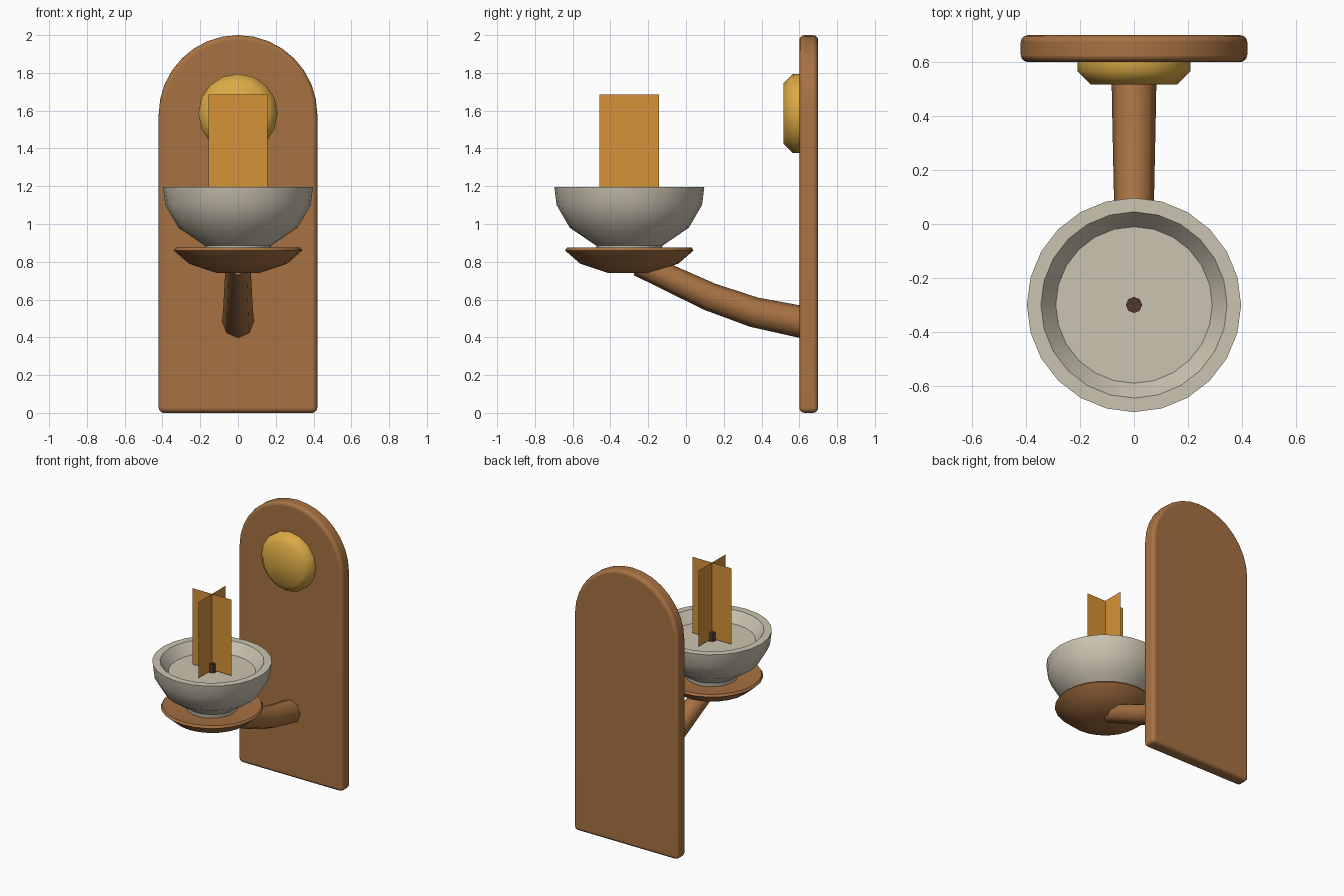
import bpy, bmesh, math
from mathutils import Matrix, Vector

cube = bpy.data.objects.get("Cube")
if cube:
    bpy.data.objects.remove(cube)


def material(name, *rgb):
    m = bpy.data.materials.new(name)
    m.use_nodes = True
    m.diffuse_color = (*rgb, 1)
    bsdf = next(n for n in m.node_tree.nodes if n.type == 'BSDF_PRINCIPLED')
    bsdf.inputs["Base Color"].default_value = (*rgb, 1)
    return m


wood = material("warm wood", 0.39, 0.168, 0.055)
clay = material("pale clay", 0.60, 0.55, 0.44)
gold = material("gold", 0.70, 0.40, 0.06)
flame_orange = material("flame orange", 0.67, 0.29, 0.04)
char = material("charred brown", 0.08, 0.04, 0.027)


def finish(bm, name, mat, angle=None, solid=True):
    if solid:
        bmesh.ops.recalc_face_normals(bm, faces=bm.faces)
    mesh = bpy.data.meshes.new(name)
    bm.to_mesh(mesh)
    bm.free()
    mesh.materials.append(mat)
    if angle:
        mesh.shade_smooth()
        mesh.set_sharp_from_angle(angle=math.radians(angle))
    obj = bpy.data.objects.new(name, mesh)
    bpy.context.collection.objects.link(obj)
    return obj


def lathe(name, mat, profile, sides, matrix, angle):
    """Spin a (radius, height) profile that starts and ends on the axis."""
    bm = bmesh.new()
    verts = [bm.verts.new((r, 0, z)) for r, z in profile]
    edges = [bm.edges.new(pair) for pair in zip(verts, verts[1:])]
    bmesh.ops.spin(bm, geom=verts + edges, cent=(0, 0, 0), axis=(0, 0, 1),
                   angle=math.tau, steps=sides, use_duplicate=False)
    bmesh.ops.remove_doubles(bm, verts=bm.verts, dist=0.0005)
    bm.transform(matrix)
    return finish(bm, name, mat, angle)


# Arched wall plate with rounded edges
bm = bmesh.new()
steps = 16
outline = [(-0.42, 0), (0.42, 0)]
outline += [(0.42 * math.cos(math.pi * i / steps), 1.58 + 0.42 * math.sin(math.pi * i / steps))
            for i in range(steps + 1)]
face = bm.faces.new([bm.verts.new((x, 0.6, z)) for x, z in outline])
ext = bmesh.ops.extrude_face_region(bm, geom=[face])
bmesh.ops.translate(bm, vec=(0, 0.1, 0),
                    verts=[g for g in ext["geom"] if isinstance(g, bmesh.types.BMVert)])
plate = finish(bm, "wall_plate", wood, 180)
bevel = plate.modifiers.new("rounded edges", 'BEVEL')
bevel.width = 0.027
bevel.segments = 3
bevel.limit_method = 'ANGLE'
bevel.angle_limit = math.radians(30)
bevel.harden_normals = True

# Domed boss on the plate
lathe("gold_boss", gold, [(0, 0), (0.21, 0), (0.21, 0.035), (0.16, 0.085), (0, 0.085)], 16,
      Matrix.Translation((0, 0.602, 1.585)) @ Matrix.Rotation(math.pi / 2, 4, 'X'), 70)

# Curved tapering arm: (y, z, radius) stations
path = [(0.63, 0.478, 0.085), (0.36, 0.533, 0.08), (0.125, 0.615, 0.075), (-0.25, 0.79, 0.066)]
bm = bmesh.new()
rings = []
for i, (y, z, r) in enumerate(path):
    a, b = path[max(i - 1, 0)], path[min(i + 1, len(path) - 1)]
    tangent = Vector((0, b[0] - a[0], b[1] - a[1])).normalized()
    side = Vector((1, 0, 0))
    up = side.cross(tangent)
    rings.append([bm.verts.new(Vector((0, y, z)) + r * (math.cos(t) * side + math.sin(t) * up))
                  for t in (math.tau * k / 8 for k in range(8))])
for low, high in zip(rings, rings[1:]):
    for k in range(8):
        n = (k + 1) % 8
        bm.faces.new((low[k], low[n], high[n], high[k]))
bm.faces.new(rings[0])
bm.faces.new(rings[-1])
finish(bm, "arm", wood, 50)

# Dish, bowl and wick share one vertical axis
axis = Matrix.Translation((0, -0.3, 0))
lathe("dish", wood, [(0, 0.74), (0.11, 0.74), (0.26, 0.79), (0.34, 0.86),
                     (0.33, 0.875), (0.2, 0.857), (0, 0.857)], 24, axis, 35)
lathe("bowl", clay, [(0, 0.85), (0.17, 0.85), (0.175, 0.885), (0.315, 0.98), (0.385, 1.1),
                     (0.397, 1.195), (0.345, 1.195), (0.29, 1.12), (0, 1.12)], 24, axis, 32)
lathe("wick", char, [(0, 1.11), (0.03, 1.11), (0.03, 1.185), (0, 1.185)], 8, axis, 30)

# Flame made of two crossed sheets
bm = bmesh.new()
for dx, dy in ((0.157, 0), (0, 0.157)):
    bm.faces.new([bm.verts.new((s * dx, -0.3 + s * dy, z))
                  for s, z in ((-1, 1.13), (1, 1.13), (1, 1.685), (-1, 1.685))])
finish(bm, "flame", flame_orange, solid=False)
